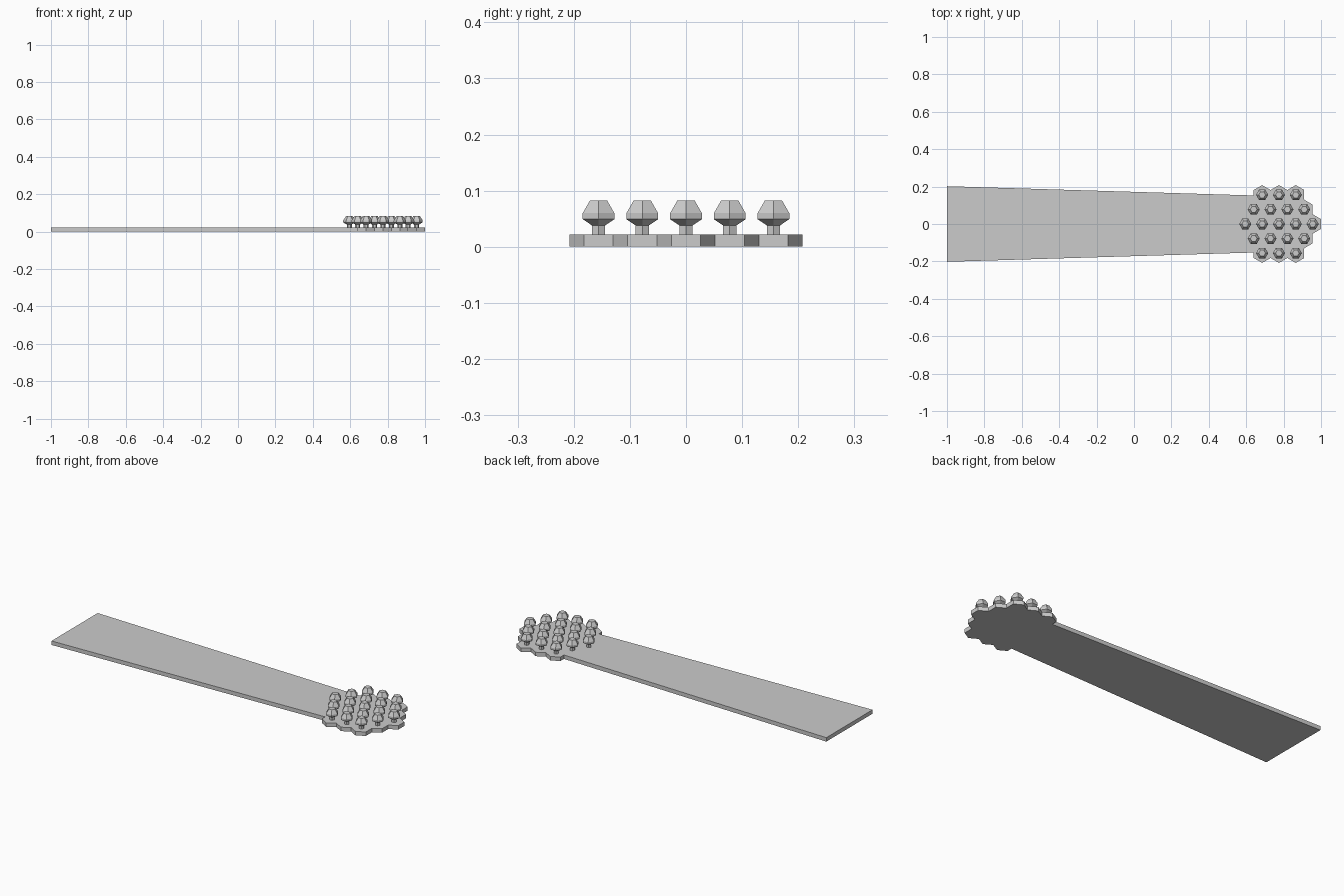
import bpy
import bmesh
from math import cos, sin, radians, sqrt

cube = bpy.data.objects.get("Cube")
if cube:
    bpy.data.objects.remove(cube, do_unlink=True)

grey = bpy.data.materials.new("plain grey")
grey.use_nodes = True
colour = (0.6, 0.6, 0.6, 1)
grey.diffuse_color = colour
grey.node_tree.nodes["Principled BSDF"].inputs["Base Color"].default_value = colour

THICK = 0.022
PITCH = 0.09
TILE_R = PITCH / sqrt(3)
CENTRE_X = 0.775


def hexagon(radius, turn):
    angles = [radians(60 * i + turn) for i in range(6)]
    return [(radius * cos(a), radius * sin(a)) for a in angles]


def loft(bm, rings):
    """Join matching rings of points into a closed solid."""
    loops = [[bm.verts.new(p) for p in ring] for ring in rings]
    n = len(loops[0])
    for low, high in zip(loops, loops[1:]):
        for i in range(n):
            j = (i + 1) % n
            bm.faces.new((low[i], low[j], high[j], high[i]))
    bm.faces.new(loops[0][::-1])
    bm.faces.new(loops[-1])


def make_mesh(name, rings):
    bm = bmesh.new()
    loft(bm, rings)
    bmesh.ops.recalc_face_normals(bm, faces=bm.faces)
    mesh = bpy.data.meshes.new(name)
    bm.to_mesh(mesh)
    bm.free()
    mesh.materials.append(grey)
    return mesh


def place(name, mesh, x=0, y=0):
    ob = bpy.data.objects.new(name, mesh)
    ob.location = (x, y, 0)
    bpy.context.collection.objects.link(ob)


# Tapered flat handle
outline = [(-1, -0.202), (0.66, -0.152), (0.66, 0.152), (-1, 0.202)]
place("handle", make_mesh("handle", [[(x, y, z) for x, y in outline] for z in (0, THICK)]))

# Hexagonal base tile, points along y
tile = make_mesh("base_tile", [[(x, y, z) for x, y in hexagon(TILE_R, 30)] for z in (0, THICK)])

# Six-sided stud: thin stem, flared head, tapered flat top
profile = [(0.0135, THICK), (0.0135, 0.038), (0.0325, 0.049), (0.0325, 0.06), (0.018, 0.082)]
stud = make_mesh("stud", [[(x, y, z) for x, y in hexagon(r, 0)] for r, z in profile])

# Honeycomb head of five rows
for row in range(-2, 3):
    count = 5 - abs(row)
    y = row * TILE_R * 1.5
    for i in range(count):
        x = CENTRE_X + (i - (count - 1) / 2) * PITCH
        place("base_tile", tile, x, y)
        place("stud", stud, x, y)
